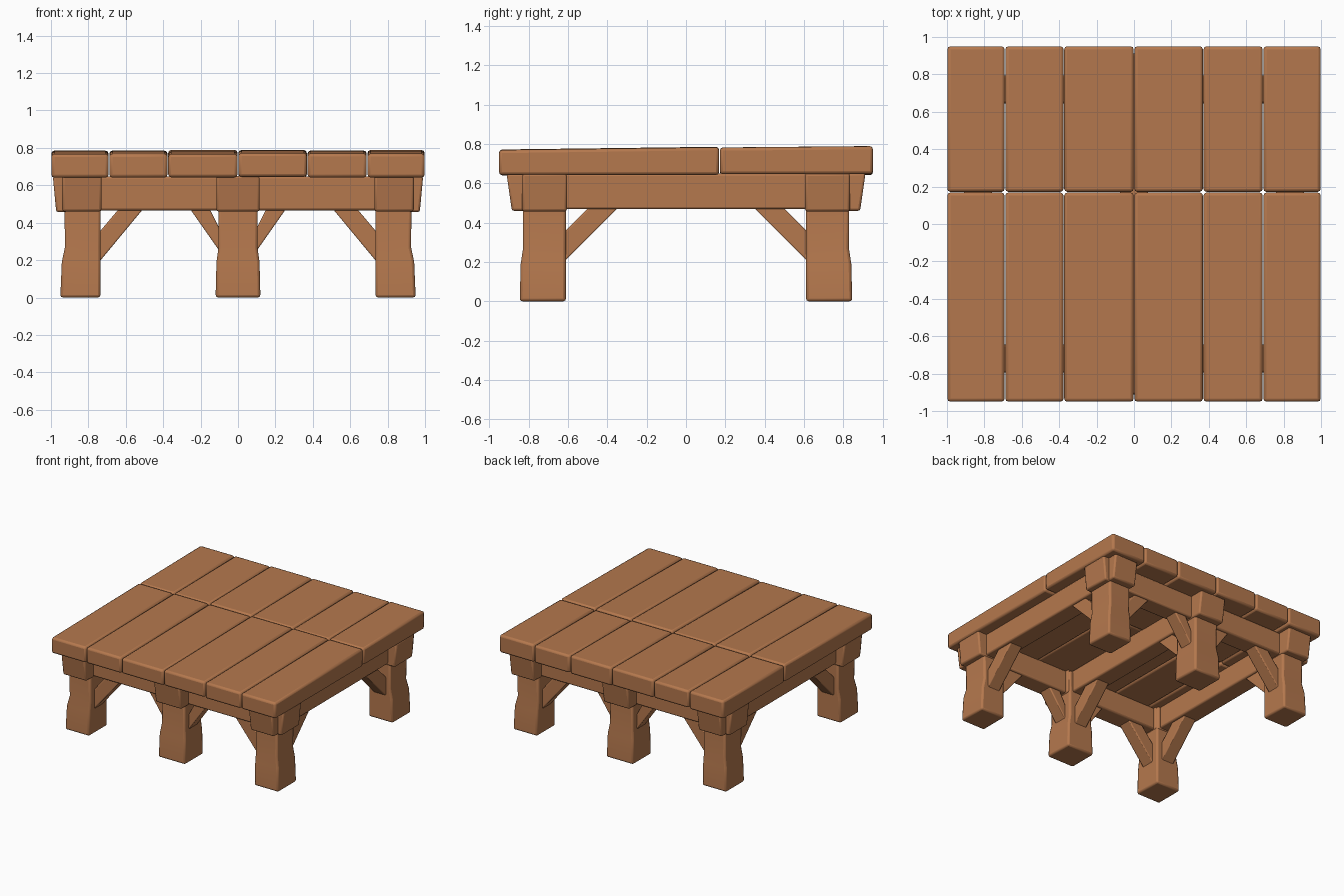
import bpy, bmesh, random
from mathutils import Vector

random.seed(4)
if "Cube" in bpy.data.objects:
    bpy.data.objects.remove(bpy.data.objects["Cube"], do_unlink=True)

wood = bpy.data.materials.new("warm brown wood")
wood.use_nodes = True
WOOD = (0.46, 0.188, 0.075, 1)
wood.diffuse_color = WOOD
bsdf = wood.node_tree.nodes["Principled BSDF"]
bsdf.inputs["Base Color"].default_value = WOOD
bsdf.inputs["Roughness"].default_value = 0.8


def loft(name, rings, bevel=0.012):
    """Skin a stack of equal-sized point rings, cap it and soften its edges."""
    bm = bmesh.new()
    loops = [[bm.verts.new(p) for p in ring] for ring in rings]
    n = len(loops[0])
    for a, b in zip(loops, loops[1:]):
        for i in range(n):
            j = (i + 1) % n
            bm.faces.new((a[i], a[j], b[j], b[i]))
    bm.faces.new(loops[0])
    bm.faces.new(loops[-1])
    bmesh.ops.recalc_face_normals(bm, faces=bm.faces)
    mesh = bpy.data.meshes.new(name)
    bm.to_mesh(mesh)
    bm.free()
    mesh.materials.append(wood)
    obj = bpy.data.objects.new(name, mesh)
    bpy.context.collection.objects.link(obj)
    mod = obj.modifiers.new("Worn edges", 'BEVEL')
    mod.width = bevel
    mod.segments = 2
    mod.limit_method = 'ANGLE'
    bpy.ops.object.select_all(action='DESELECT')
    obj.select_set(True)
    bpy.context.view_layer.objects.active = obj
    bpy.ops.object.shade_smooth_by_angle()
    return obj


def rect(x0, x1, y0, y1, z):
    return [(x0, y0, z), (x1, y0, z), (x1, y1, z), (x0, y1, z)]


def tapered(name, low, high, z0, z1, bevel=0.012):
    return loft(name, [rect(*low, z0), rect(*high, z1)], bevel)


def brace(name, origin, direction, profile, width=0.11):
    """Diagonal strut; profile gives distance out from the leg and height."""
    out = Vector(direction)
    side = Vector((-out.y, out.x, 0)) * width / 2
    rings = [[Vector(origin) + out * d + side * s + Vector((0, 0, z))
              for d, z in profile] for s in (-1, 1)]
    loft(name, rings, 0.008)


# Deck planks in two rows, the front row sloping gently upwards
seams = [-1, -0.69, -0.375, 0, 0.37, 0.69, 1]
rows = [("front", -0.95, 0.168, 0.770, 0.784), ("back", 0.172, 0.95, 0.781, 0.788)]
for row, y0, y1, top0, top1 in rows:
    for i, (x0, x1) in enumerate(zip(seams, seams[1:])):
        a, b = x0 + 0.002, x1 - 0.002
        lift = random.uniform(-0.004, 0.002)
        low = random.uniform(0.640, 0.647)
        bottom = rect(a, b, y0, y1, low)
        top = rect(a, b, y0, y1, 0)
        heights = [top0, top0, top1, top1]
        top = [(x, y, h + lift) for (x, y, _), h in zip(top, heights)]
        loft(f"{row}_plank_{i + 1}", [bottom, top], 0.016)

# Legs: a flared foot, a waist and a straight neck (z, outer x, half middle x, outer y)
shape = [(0, 0.95, 0.12, 0.845), (0.19, 0.942, 0.115, 0.84),
         (0.27, 0.925, 0.104, 0.828), (0.64, 0.93, 0.106, 0.83)]
X_BRACE = [(-0.04, 0.15), (0.25, 0.5), (0.12, 0.5), (-0.04, 0.31)]
Y_BRACE = [(-0.04, 0.17), (0.29, 0.5), (0.14, 0.5), (-0.04, 0.32)]
MID_BRACE = [(-0.04, 0.2), (0.17, 0.5), (0.06, 0.5), (-0.04, 0.3)]

for sy, end in ((-1, "front"), (1, "back")):
    for sx, pos in ((-1, "right"), (0, "middle"), (1, "left")):
        name = f"{end}_{pos}"
        rings = []
        for z, ox, hx, oy in shape:
            xs = (sx * 0.735, sx * ox) if sx else (-hx, hx)
            rings.append(rect(*xs, sy * 0.61, sy * oy, z))
        loft(f"{name}_leg", rings, 0.014)

        # Wide beam end over the leg, poking out to front or back
        xs = (sx * 0.73, sx * 0.94) if sx else (-0.115, 0.115)
        tapered(f"{name}_beam_end", (*xs, sy * 0.62, sy * 0.885),
                (*xs, sy * 0.62, sy * 0.912), 0.46, 0.65)
        if sx:
            ys = (sy * 0.605, sy * 0.833)
            tapered(f"{name}_side_beam_end", (sx * 0.74, sx * 0.972, *ys),
                    (sx * 0.74, sx * 0.99, *ys), 0.457, 0.65)

        # Diagonal braces along both beam directions
        cx, cy = sx * 0.835, sy * 0.72
        brace(f"{name}_long_brace", (cx, sy * 0.61, 0), (0, -sy, 0), Y_BRACE)
        if sx:
            brace(f"{name}_cross_brace", (sx * 0.735, cy, 0), (-sx, 0, 0), X_BRACE)
        else:
            for d in (-1, 1):
                brace(f"{name}_brace_{'right' if d < 0 else 'left'}",
                      (d * 0.105, cy, 0), (d, 0, 0), MID_BRACE)

    # Beam joining the three legs of this end
    c = sy * 0.72
    span = (-0.84, 0.84, c - 0.075, c + 0.075)
    tapered(f"{end}_cross_beam", span, span, 0.466, 0.648)

# Beams running from front to back
for sx, pos in ((-1, "right"), (0, "middle"), (1, "left")):
    c = sx * 0.835
    span = (c - 0.075, c + 0.075, -0.72, 0.72)
    tapered(f"{pos}_long_beam", span, span, 0.468, 0.649)
